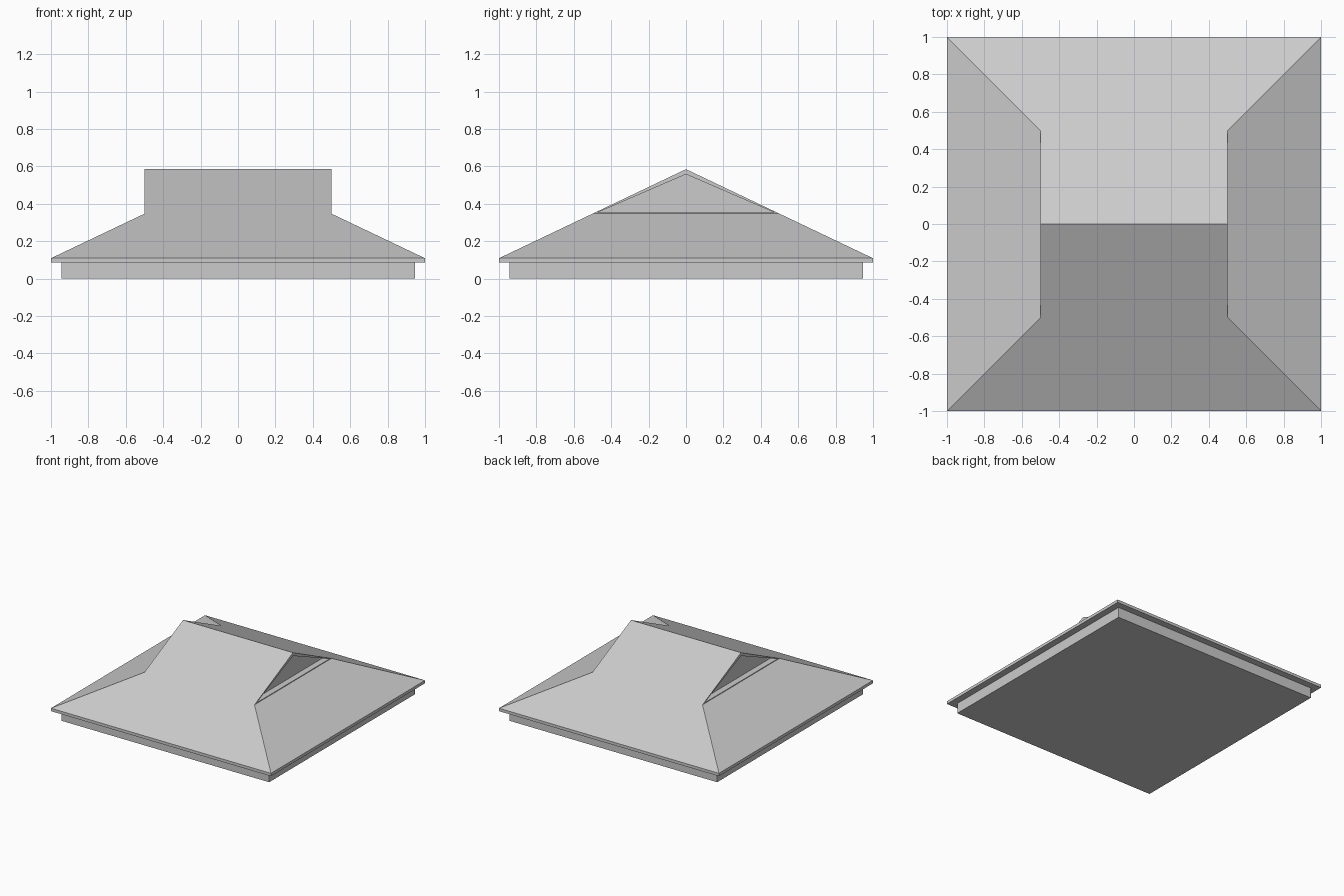
import bpy
import bmesh
from mathutils import Vector

cube = bpy.data.objects.get("Cube")
if cube:
    bpy.data.objects.remove(cube, do_unlink=True)

BASE_HALF, RIDGE_HALF = 0.945, 0.5
SOFFIT_Z, EAVE_Z, RIDGE_Z = 0.085, 0.109, 0.585
GABLE_Z = (EAVE_Z + RIDGE_Z) / 2     # keeps each main slope in one plane

grey = bpy.data.materials.new("light_grey")
grey.use_nodes = True
colour = (0.6, 0.6, 0.6, 1)
grey.diffuse_color = colour
grey.node_tree.nodes["Principled BSDF"].inputs["Base Color"].default_value = colour


def add_object(name, bm):
    bmesh.ops.recalc_face_normals(bm, faces=bm.faces)
    mesh = bpy.data.meshes.new(name)
    bm.to_mesh(mesh)
    bm.free()
    mesh.materials.append(grey)
    obj = bpy.data.objects.new(name, mesh)
    bpy.context.collection.objects.link(obj)
    return obj


# Square plinth below the eaves
bm = bmesh.new()
bmesh.ops.create_cube(bm, size=1)
bmesh.ops.scale(bm, vec=(2 * BASE_HALF, 2 * BASE_HALF, SOFFIT_Z), verts=bm.verts)
bmesh.ops.translate(bm, vec=(0, 0, SOFFIT_Z / 2), verts=bm.verts)
add_object("plinth", bm)

# Roof: rings of corners, then slopes, hips, gables, fascia and soffit
bm = bmesh.new()


def ring(half, z):
    corners = ((-1, -1), (1, -1), (1, 1), (-1, 1))
    return [bm.verts.new((x * half, y * half, z)) for x, y in corners]


soffit = ring(1, SOFFIT_Z)
eave = ring(1, EAVE_Z)
shoulder = ring(RIDGE_HALF, GABLE_Z)
left = bm.verts.new((RIDGE_HALF, 0, RIDGE_Z))
right = bm.verts.new((-RIDGE_HALF, 0, RIDGE_Z))

bm.faces.new(soffit[::-1])
for i in range(4):
    j = (i + 1) % 4
    bm.faces.new((soffit[i], soffit[j], eave[j], eave[i]))
gables = []
for i, a, b in ((0, left, right), (2, right, left)):
    j, k = i + 1, (i + 2) % 4
    bm.faces.new((eave[i], eave[j], shoulder[j], a, b, shoulder[i]))
    bm.faces.new((eave[j], eave[k], shoulder[k], shoulder[j]))
    gables.append(bm.faces.new((shoulder[j], shoulder[k], a)))
bm.normal_update()

# Recessed triangular panel in each gable
bmesh.ops.inset_individual(bm, faces=gables, thickness=0.027)
panels = bmesh.ops.extrude_discrete_faces(bm, faces=gables)["faces"]
for panel in panels:
    side = 1 if panel.calc_center_median().x > 0 else -1
    bmesh.ops.translate(bm, vec=Vector((-0.05 * side, 0, 0)), verts=panel.verts)
add_object("gablet_roof", bm)
